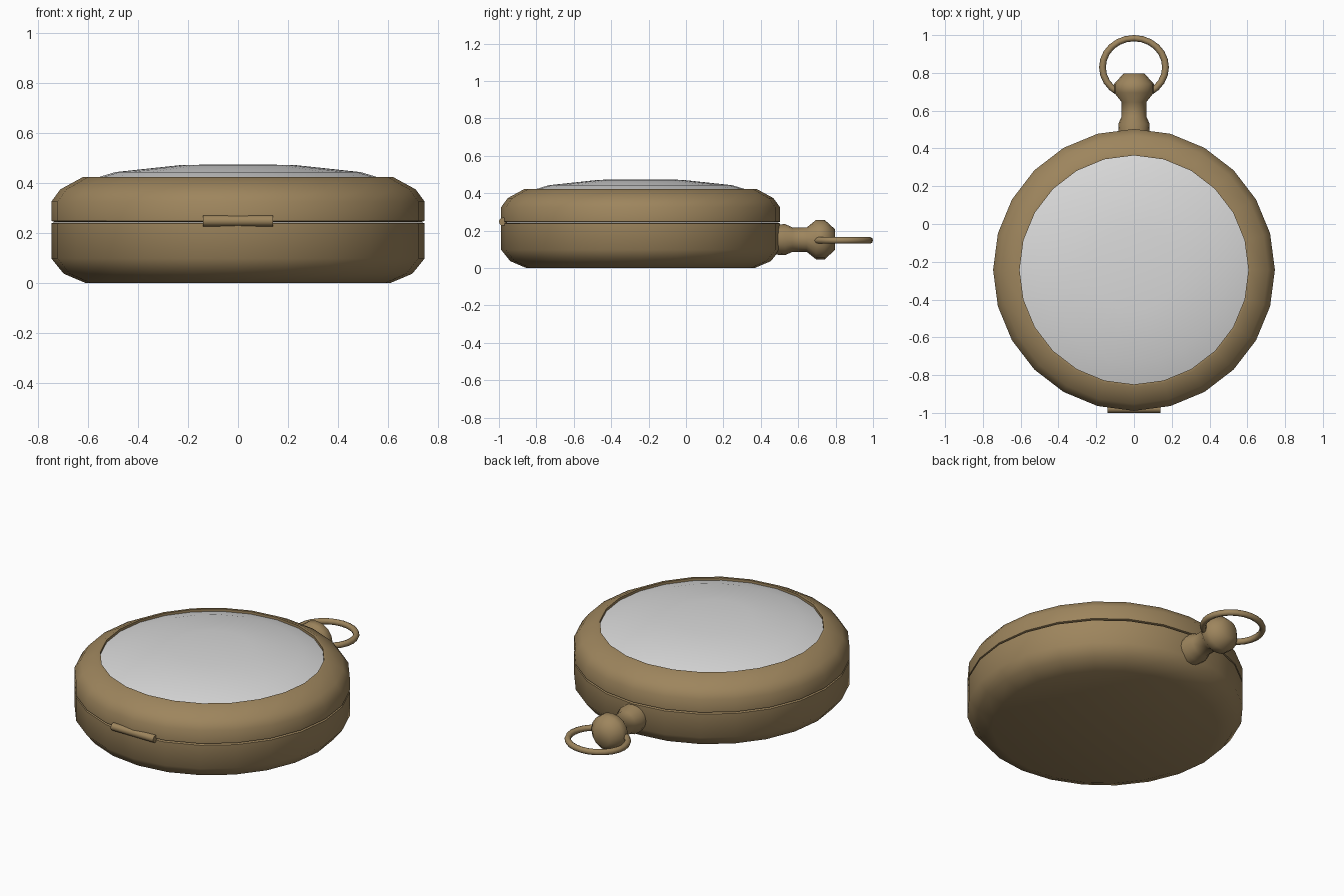
import bpy, bmesh, math
from mathutils import Matrix, Vector

if "Cube" in bpy.data.objects:
    bpy.data.objects.remove(bpy.data.objects["Cube"])


def material(name, rgb):
    m = bpy.data.materials.new(name)
    m.diffuse_color = (*rgb, 1)
    m.use_nodes = True
    m.node_tree.nodes["Principled BSDF"].inputs["Base Color"].default_value = m.diffuse_color
    return m


BRONZE = material("aged bronze", (0.34, 0.235, 0.11))
GLASS = material("pale glass", (0.70, 0.70, 0.70))
CASE = Vector((0, -0.243, 0))     # centre of the round case


def finish(name, bm, mat, matrix, angle=50):
    bmesh.ops.transform(bm, matrix=matrix, verts=bm.verts)
    bmesh.ops.remove_doubles(bm, verts=bm.verts, dist=1e-5)
    bmesh.ops.recalc_face_normals(bm, faces=bm.faces)
    me = bpy.data.meshes.new(name)
    bm.to_mesh(me)
    bm.free()
    me.materials.append(mat)
    ob = bpy.data.objects.new(name, me)
    bpy.context.collection.objects.link(ob)
    bpy.ops.object.select_all(action='DESELECT')
    ob.select_set(True)
    bpy.context.view_layer.objects.active = ob
    bpy.ops.object.shade_smooth_by_angle(angle=math.radians(angle))
    return ob


def lathe(name, profile, sides, mat, matrix, angle=50):
    """Revolve (radius, height) points around local z; ends on the axis are closed."""
    bm = bmesh.new()
    vs = [bm.verts.new((r, 0, h)) for r, h in profile]
    es = [bm.edges.new(p) for p in zip(vs, vs[1:])]
    bmesh.ops.spin(bm, geom=vs + es, cent=(0, 0, 0), axis=(0, 0, 1),
                   angle=2 * math.pi, steps=sides, use_merge=True)
    return finish(name, bm, mat, matrix, angle)


at_case = Matrix.Translation(CASE)

# lower half of the case
lathe("case_back", [(0, 0), (0.61, 0), (0.697, 0.037), (0.746, 0.098),
                    (0.746, 0.238), (0.735, 0.242), (0, 0.242)], 24, BRONZE, at_case)

# upper half with an open rim around the glass
lathe("case_bezel", [(0, 0.244), (0.735, 0.244), (0.746, 0.248), (0.746, 0.325),
                     (0.71, 0.374), (0.62, 0.423), (0.606, 0.423), (0.606, 0.36),
                     (0, 0.36)], 24, BRONZE, at_case)

# shallow domed glass
lathe("glass", [(0, 0.473), (0.22, 0.472), (0.49, 0.443), (0.606, 0.408)],
      24, GLASS, at_case)

# crown and stem, turned around the y axis
along_y = Matrix.Translation((0, 0, 0.152)) @ Matrix.Rotation(-math.pi / 2, 4, 'X')
lathe("winding_crown", [(0, 0.44), (0.078, 0.44), (0.083, 0.53), (0.065, 0.57),
                        (0.065, 0.645), (0.105, 0.695), (0.105, 0.742),
                        (0.055, 0.797), (0, 0.797)], 16, BRONZE, along_y, 65)

# hanging ring: slightly wide torus
bm = bmesh.new()
tube = bmesh.ops.create_circle(bm, radius=0.018, segments=8,
                               matrix=Matrix.Translation((0.167, 0, 0))
                               @ Matrix.Rotation(math.pi / 2, 4, 'X'))
bmesh.ops.spin(bm, geom=tube["verts"] + bm.edges[:], cent=(0, 0, 0), axis=(0, 0, 1),
               angle=2 * math.pi, steps=24, use_merge=True)
finish("hanging_ring", bm, BRONZE,
       Matrix.Translation((0, 0.83, 0.148)) @ Matrix.Diagonal((1, 0.92, 1, 1)), 60)

# hinge barrel at the front
along_x = Matrix.Translation((0, -0.978, 0.248)) @ Matrix.Rotation(math.pi / 2, 4, 'Y')
lathe("hinge", [(0, -0.14), (0.022, -0.14), (0.022, 0.14), (0, 0.14)],
      12, BRONZE, along_x)
